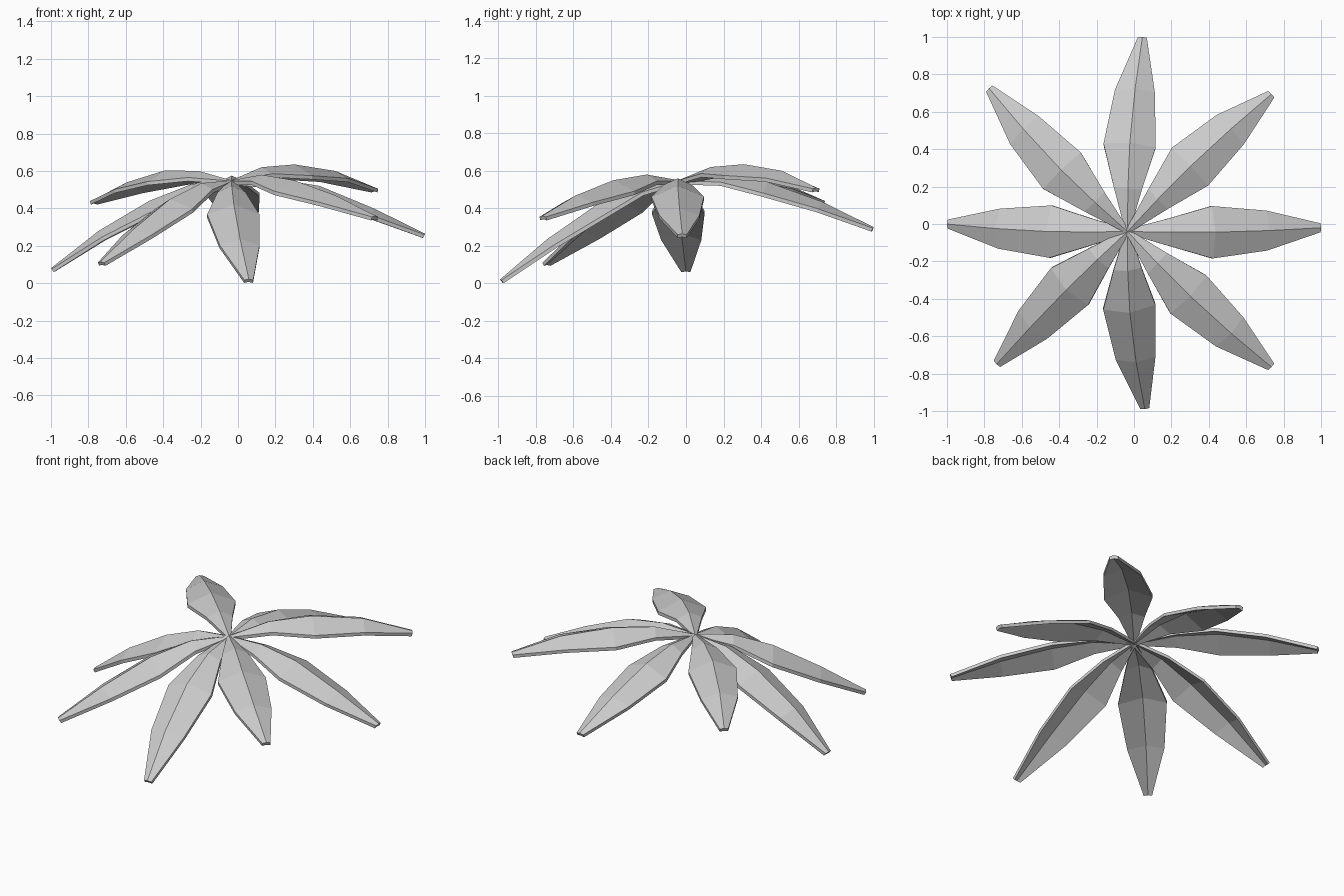
import bpy, bmesh, math
from mathutils import Vector

if "Cube" in bpy.data.objects:
    bpy.data.objects.remove(bpy.data.objects["Cube"])

CROWN = Vector((-0.035, -0.04, 0.55))
# along-length fraction, half width, drop of the edges below the ridge
STATIONS = [(0.0, 0.012, 0.003), (0.22, 0.075, 0.035), (0.455, 0.14, 0.06),
            (0.735, 0.107, 0.04), (1.0, 0.024, 0.006)]
THICK = 0.02

# name, tip x, tip y, sideways bow (left positive), ridge heights after the base
LEAVES = [
    ("leaf_right", 1.0, -0.02, -0.013, (0.56, 0.52, 0.40, 0.265)),
    ("leaf_back_right", 0.735, 0.695, 0.02, (0.62, 0.635, 0.60, 0.51)),
    ("leaf_back", 0.045, 1.0, 0.024, (0.575, 0.54, 0.435, 0.30)),
    ("leaf_back_left", -0.775, 0.725, 0.026, (0.60, 0.603, 0.54, 0.445)),
    ("leaf_left", -1.0, 0.0, 0.018, (0.53, 0.44, 0.28, 0.08)),
    ("leaf_front_left", -0.735, -0.75, -0.014, (0.535, 0.45, 0.29, 0.115)),
    ("leaf_front", 0.058, -0.99, -0.03, (0.52, 0.42, 0.235, 0.022)),
    ("leaf_front_right", 0.735, -0.765, -0.022, (0.58, 0.55, 0.47, 0.36)),
]


def make_leaf(name, tx, ty, bow, heights):
    base = Vector((CROWN.x, CROWN.y, 0))
    run = Vector((tx, ty, 0)) - base
    side = Vector((-run.y, run.x, 0)).normalized()
    zs = (CROWN.z,) + heights
    ridge = []
    for (t, _, _), z in zip(STATIONS, zs):
        p = base + run * t + side * bow * math.sin(math.pi * t)
        ridge.append(Vector((p.x, p.y, z)))
    bm = bmesh.new()
    rings = []
    for i, (t, half, drop) in enumerate(STATIONS):
        along = (ridge[min(i + 1, 4)] - ridge[max(i - 1, 0)]).normalized()
        up = along.cross(side).normalized()
        if up.z < 0:
            up = -up
        m = ridge[i]
        top = [m + side * half - up * drop, m, m - side * half - up * drop]
        under = [p - up * THICK for p in reversed(top)]
        rings.append([bm.verts.new(p) for p in top + under])
    # skin the folded blade and cap both ends
    for a, b in zip(rings, rings[1:]):
        for k in range(6):
            n = (k + 1) % 6
            bm.faces.new((a[k], a[n], b[n], b[k]))
    for r in (rings[0], rings[-1]):
        bm.faces.new((r[0], r[1], r[4], r[5]))
        bm.faces.new((r[1], r[2], r[3], r[4]))
    bmesh.ops.recalc_face_normals(bm, faces=bm.faces)
    mesh = bpy.data.meshes.new(name)
    bm.to_mesh(mesh)
    bm.free()
    bpy.context.collection.objects.link(bpy.data.objects.new(name, mesh))


for leaf in LEAVES:
    make_leaf(*leaf)
